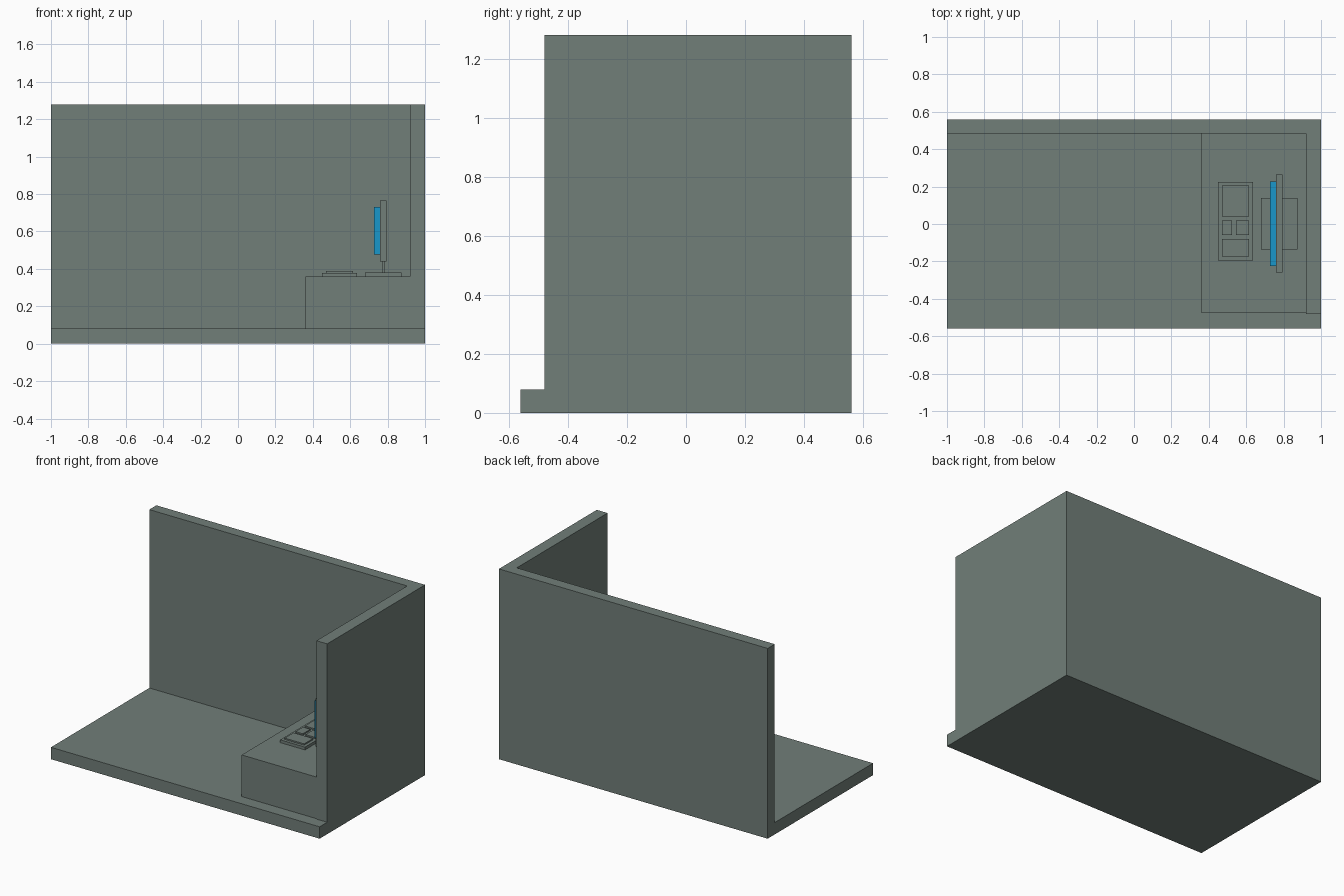
import bpy

# Colours
def colour(name, rgb):
    m = bpy.data.materials.new(name)
    m.diffuse_color = (*rgb, 1)
    return m

grey = colour("grey_green", (0.165, 0.21, 0.19))
blue = colour("screen_blue", (0.01, 0.31, 0.60))

def box(name, x, y, z, mat=grey):
    bpy.ops.mesh.primitive_cube_add(size=1, location=[(a + b) / 2 for a, b in (x, y, z)])
    o = bpy.context.object
    o.name = name
    o.scale = [b - a for a, b in (x, y, z)]
    bpy.ops.object.transform_apply(location=False, rotation=False, scale=True)
    o.data.materials.append(mat)
    return o

# Room shell
box("floor", (-1, 1), (-0.56, 0.56), (0, 0.08))
box("back_wall", (-1, 1), (0.485, 0.56), (0.08, 1.28))
box("side_wall", (0.92, 1), (-0.48, 0.485), (0.08, 1.28))

# Desk
box("desk", (0.36, 0.92), (-0.475, 0.485), (0.08, 0.36))

# Keyboard with raised key blocks
box("keyboard", (0.45, 0.635), (-0.195, 0.225), (0.36, 0.379))
box("number_pad", (0.47, 0.615), (-0.175, -0.08), (0.379, 0.388))
box("arrow_keys", (0.47, 0.525), (-0.06, 0.02), (0.379, 0.388))
box("edit_keys", (0.545, 0.615), (-0.06, 0.02), (0.379, 0.388))
box("main_keys", (0.47, 0.615), (0.04, 0.205), (0.379, 0.388))

# Monitor
box("monitor_base", (0.68, 0.875), (-0.135, 0.14), (0.36, 0.38))
box("monitor_stand", (0.77, 0.786), (-0.03, 0.035), (0.38, 0.44))
box("monitor_body", (0.76, 0.795), (-0.26, 0.265), (0.44, 0.765))
box("monitor_screen", (0.728, 0.76), (-0.225, 0.228), (0.478, 0.73), blue)
